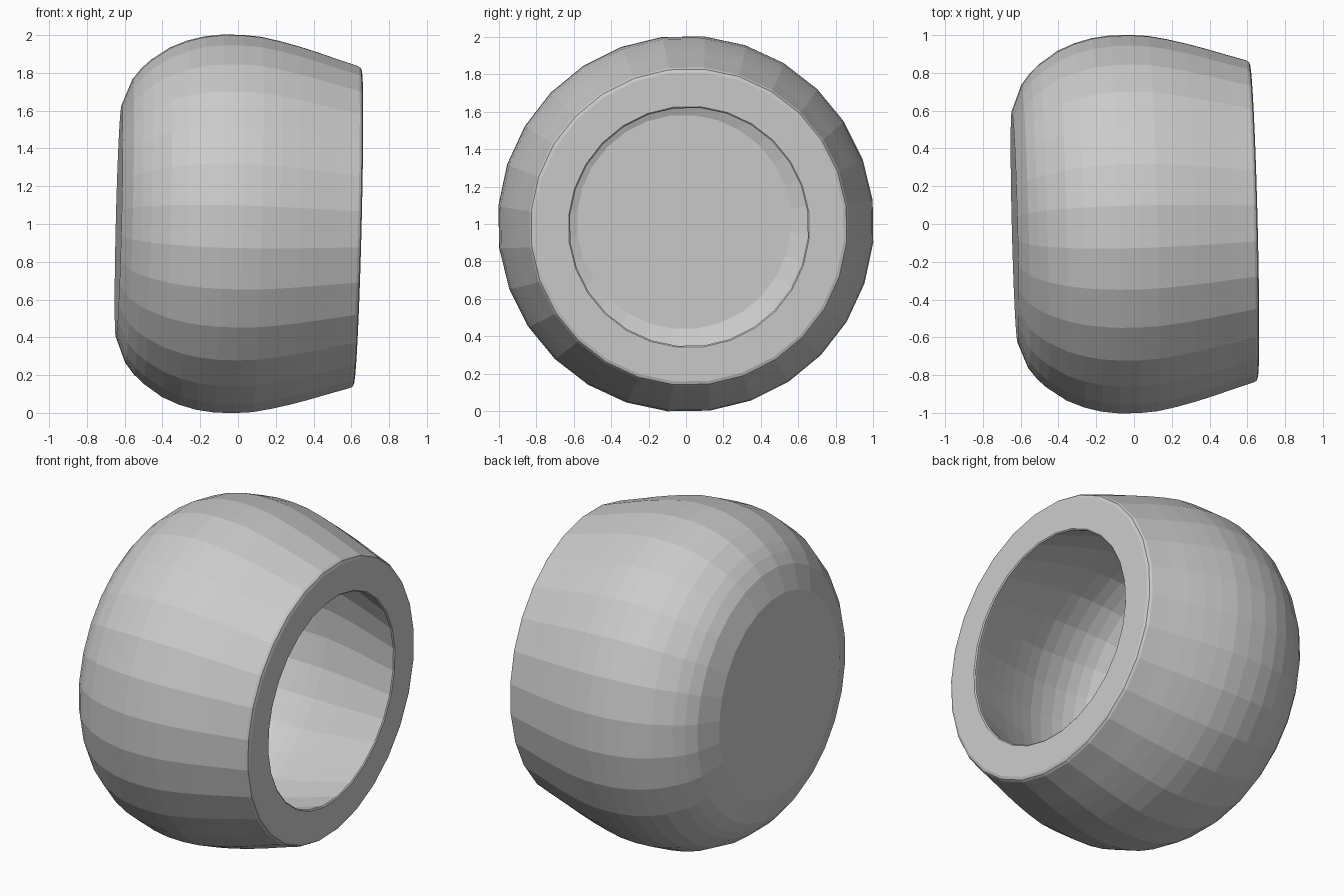
import bpy, bmesh, math
from mathutils import Vector, Matrix

if "Cube" in bpy.data.objects:
    bpy.data.objects.remove(bpy.data.objects["Cube"])

SIDES = 28
WALL = 0.2

# outer wall profile: (position along bowl axis, radius)
outer = [(-0.632, 0.61), (-0.577, 0.75), (-0.53, 0.81), (-0.48, 0.857), (-0.38, 0.925),
         (-0.29, 0.963), (-0.20, 0.987), (-0.105, 0.999), (0.0, 1.0), (0.1, 0.992),
         (0.2, 0.972), (0.3, 0.947), (0.4, 0.918), (0.5, 0.886), (0.615, 0.851)]


def offset_inward(pts, d):
    """Inner wall: the profile moved inward by the wall thickness."""
    out = []
    for i in range(1, len(pts) - 1):
        t = (Vector(pts[i + 1]) - Vector(pts[i - 1])).normalized()
        out.append((pts[i][0] + t.y * d, pts[i][1] - t.x * d))
    return out


# rounded rim, then inner wall down to the flat floor
rim = [(0.628, 0.842), (0.634, 0.825), (0.634, 0.642), (0.628, 0.635), (0.615, 0.637)]
inner = [(-0.432, 0.57)] + offset_inward(outer, WALL)
profile = outer + rim + inner[::-1]

# the bowl lies on its side with a slight tilt and twist
tilt = Vector((1, 0, 0)).rotation_difference(Vector((1, 0.025, -0.025))).to_matrix().to_4x4()
place = Matrix.Translation((0, 0, 1)) @ tilt
scale = 1 / math.cos(math.pi / SIDES)

bm = bmesh.new()
rings = []
for a, r in profile:
    ring = []
    for k in range(SIDES):
        ang = 2 * math.pi * (k + 0.5) / SIDES + 0.015
        p = Vector((a, r * scale * math.cos(ang), r * scale * math.sin(ang)))
        ring.append(bm.verts.new(place @ p))
    rings.append(ring)
for p, q in zip(rings, rings[1:]):
    for k in range(SIDES):
        n = (k + 1) % SIDES
        bm.faces.new((p[k], p[n], q[n], q[k]))

# flat base and flat inside floor
bm.faces.new(rings[0])
bm.faces.new(rings[-1])
bmesh.ops.recalc_face_normals(bm, faces=bm.faces)

mesh = bpy.data.meshes.new("bowl")
bm.to_mesh(mesh)
bm.free()
bowl = bpy.data.objects.new("bowl", mesh)
bpy.context.collection.objects.link(bowl)
